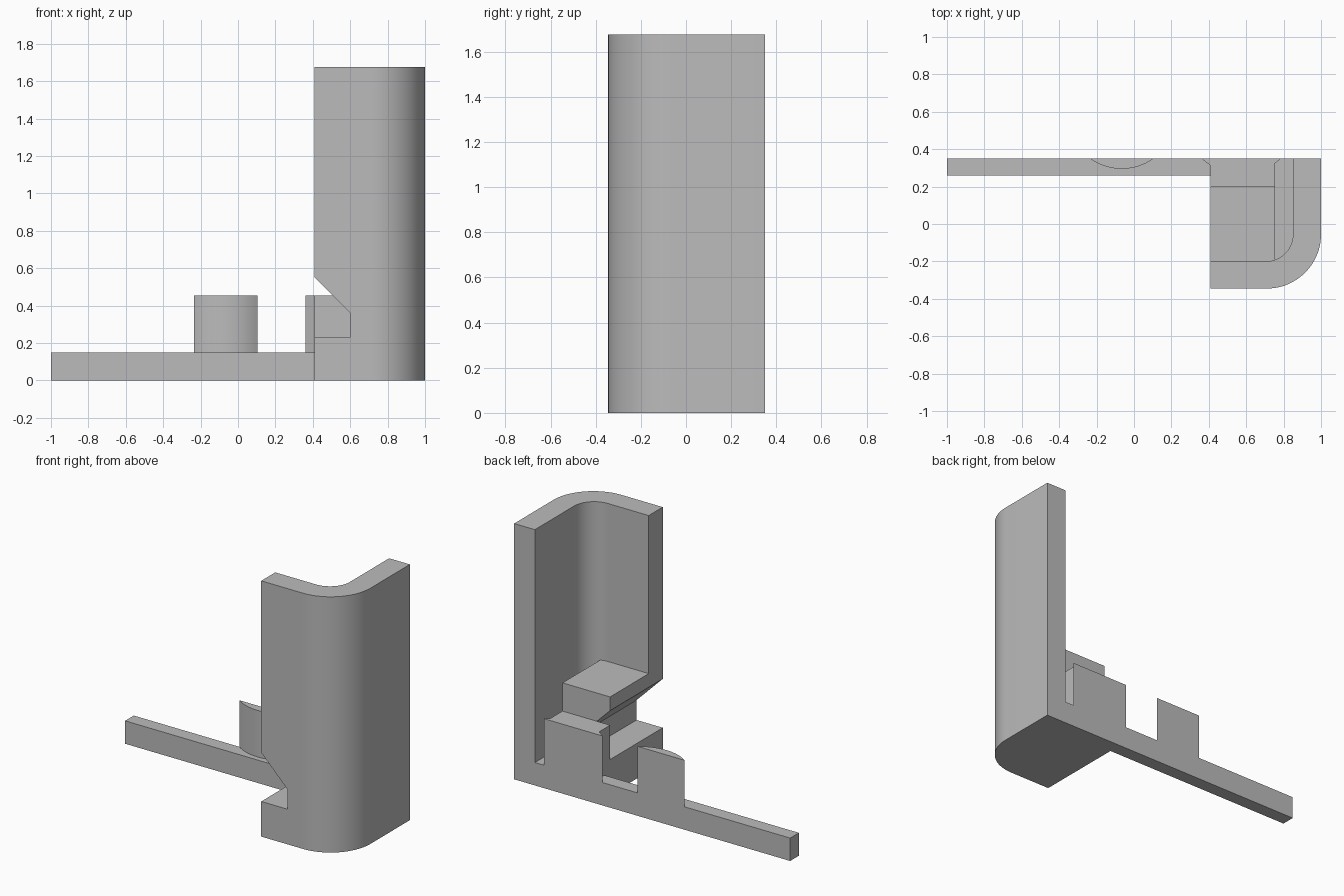
import bpy, bmesh, math
from mathutils import Vector

cube = bpy.data.objects.get("Cube")
if cube:
    bpy.data.objects.remove(cube, do_unlink=True)

grey = bpy.data.materials.new("plain_grey")
colour = (0.5, 0.5, 0.5, 1)
grey.diffuse_color = colour
grey.use_nodes = True
grey.node_tree.nodes["Principled BSDF"].inputs["Base Color"].default_value = colour


def prism(name, points, start, end, axis="z"):
    """Extrude an outline: xy points along z, or xz points along y."""
    def place(p, h):
        return (p[0], p[1], h) if axis == "z" else (p[0], h, p[1])
    bm = bmesh.new()
    face = bm.faces.new([bm.verts.new(place(p, start)) for p in points])
    step = Vector(place((0, 0), end - start))
    grown = bmesh.ops.extrude_face_region(bm, geom=[face])["geom"]
    bmesh.ops.translate(bm, vec=step, verts=[v for v in grown if isinstance(v, bmesh.types.BMVert)])
    bmesh.ops.recalc_face_normals(bm, faces=bm.faces)
    mesh = bpy.data.meshes.new(name)
    bm.to_mesh(mesh)
    bm.free()
    obj = bpy.data.objects.new(name, mesh)
    bpy.context.collection.objects.link(obj)
    mesh.materials.append(grey)
    return obj


def box(x0, x1, y0, y1):
    return [(x0, y0), (x1, y0), (x1, y1), (x0, y1)]


def arc(cx, cy, r, a0, a1, n):
    angles = [math.radians(a0 + (a1 - a0) * i / n) for i in range(n + 1)]
    return [(cx + r * math.cos(a), cy + r * math.sin(a)) for a in angles]


def cut(target, cutter):
    mod = target.modifiers.new("cut", "BOOLEAN")
    mod.operation = "DIFFERENCE"
    mod.solver = "EXACT"
    mod.object = cutter
    bpy.context.view_layer.objects.active = target
    bpy.ops.object.modifier_apply(modifier=mod.name)


def smooth(obj):
    bpy.ops.object.select_all(action="DESELECT")
    obj.select_set(True)
    bpy.context.view_layer.objects.active = obj
    bpy.ops.object.shade_smooth_by_angle(angle=math.radians(25))


LEFT, BACK, FLOOR, HOOK_TOP = 0.41, 0.35, 0.15, 0.455
CORNER = (0.705, -0.055)

# Rounded corner wall with a solid floor
outer = [(LEFT, BACK), (LEFT, -0.345)] + arc(*CORNER, 0.29, -90, 0, 24) + [(1.0, BACK)]
outer = [(min(x * 1.0 + (0.005 if x > CORNER[0] and x < 1 else 0), 1.0), y) for x, y in outer]
shell = prism("corner_wall", outer, 0, 1.675)
inner = [(0.3, 0.5), (0.3, -0.2)] + arc(CORNER[0], CORNER[1], 0.145, -90, 0, 24) + [(0.85, 0.5)]
cavity = prism("cavity_cutter", inner, FLOOR, 2)

# Inner support column
column = prism("support_column", box(LEFT, 0.755, -0.22, 0.2), 0.1, 0.64)

# Slanted notch through the wall and column
notch = prism("notch_cutter", [(0.3, 0.23), (0.6, 0.23), (0.6, 0.36), (0.3, 0.66)], -0.5, 0.3, "y")
cut(shell, cavity)
cut(shell, notch)
cut(column, notch)
for helper in (cavity, notch):
    bpy.data.objects.remove(helper, do_unlink=True)

# Long rail along the back
prism("rail", box(-1, LEFT, 0.26, BACK), 0, FLOOR)

# Flared block behind the column
prism("back_block", [(0.36, BACK), (LEFT, 0.312), (LEFT, 0.2), (0.755, 0.2),
                     (0.755, 0.325), (0.785, BACK)], FLOOR, HOOK_TOP)

# Curved tab standing on the rail
half, sag = 0.17, 0.055
radius = (half ** 2 + sag ** 2) / (2 * sag)
spread = math.degrees(math.asin(half / radius))
tab = prism("curved_tab", arc(-0.065, BACK - sag + radius, radius, 270 - spread, 270 + spread, 16),
            FLOOR, HOOK_TOP)

for obj in (shell, tab):
    smooth(obj)
